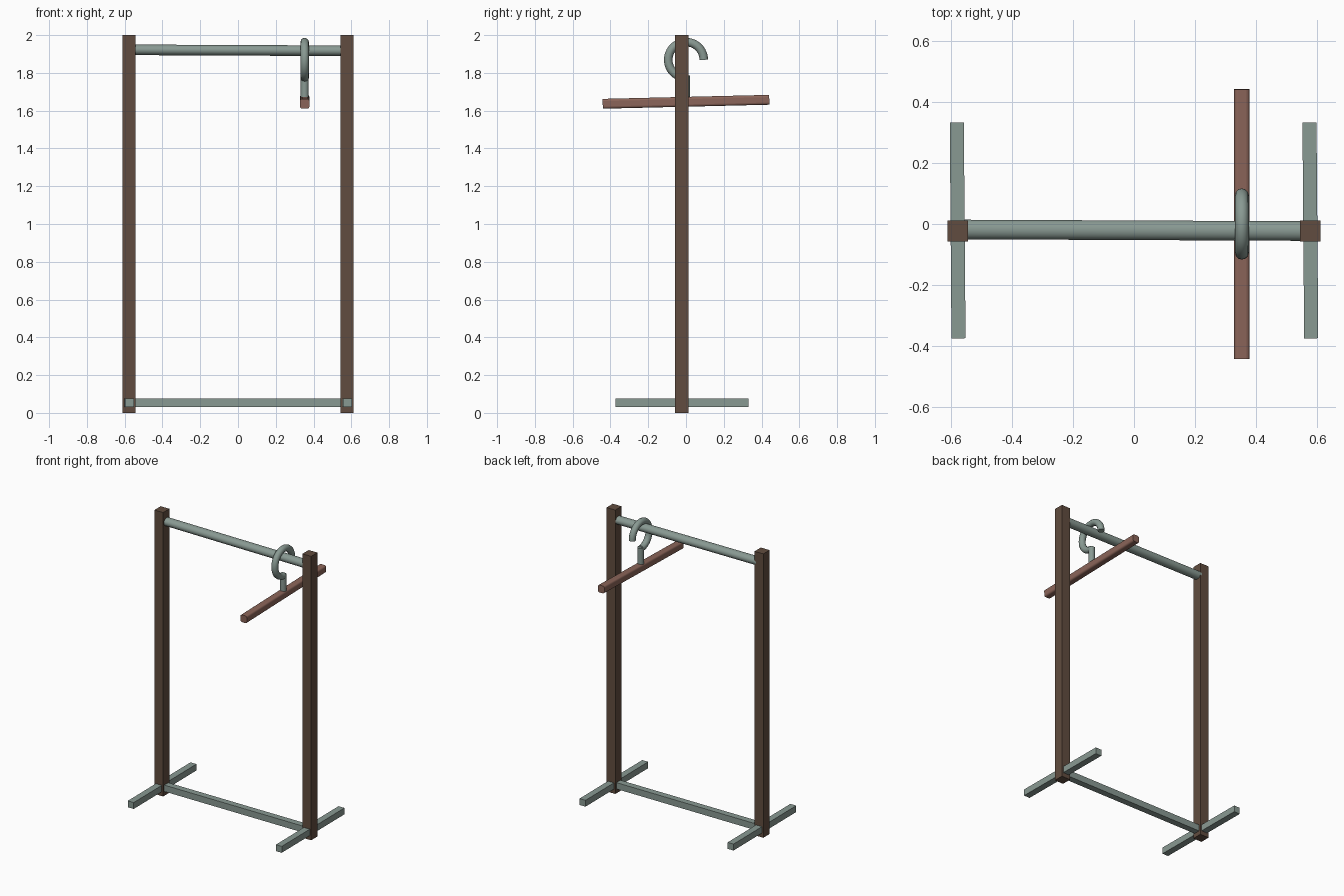
import bpy, math
from mathutils import Vector

if "Cube" in bpy.data.objects:
    bpy.data.objects.remove(bpy.data.objects["Cube"])

def material(name, rgb):
    m = bpy.data.materials.new(name)
    m.diffuse_color = (*rgb, 1)
    m.use_nodes = True
    m.node_tree.nodes["Principled BSDF"].inputs["Base Color"].default_value = m.diffuse_color
    return m

wood = material("dark_wood", (0.12, 0.073, 0.05))
metal = material("grey_metal", (0.25, 0.32, 0.29))
rosewood = material("red_wood", (0.26, 0.13, 0.10))

def box(name, loc, size, mat, rot=(0, 0, 0)):
    bpy.ops.mesh.primitive_cube_add(size=1, location=loc, rotation=rot)
    o = bpy.context.object
    o.name = name
    o.scale = size
    bpy.ops.object.transform_apply(location=False, rotation=False, scale=True)
    o.data.materials.append(mat)
    return o

def rod(name, a, b, rx, ry, mat):
    a, b = Vector(a), Vector(b)
    bpy.ops.mesh.primitive_cylinder_add(vertices=32, radius=1, depth=(b - a).length,
                                        location=(a + b) / 2)
    o = bpy.context.object
    o.name = name
    o.scale = (rx, ry, 1)
    bpy.ops.object.transform_apply(location=False, rotation=False, scale=True)
    o.rotation_euler = (b - a).to_track_quat('Z', 'Y').to_euler()
    o.data.materials.append(mat)
    bpy.ops.object.shade_smooth_by_angle()
    return o

Y = -0.023

# Posts and slightly turned feet
for side, s in (("left", -1), ("right", 1)):
    box(side + "_post", (s * 0.577, Y, 1.0), (0.068, 0.07, 2.0), wood)
    box(side + "_foot", (s * 0.577, -0.021, 0.053), (0.046, 0.706, 0.045), metal,
        (0, 0, 0.008))

# Lower crossbar
box("lower_crossbar", (0, Y, 0.053), (1.11, 0.045, 0.045), metal)

# Hanging rail, slightly sloped
rod("hanging_rail", (-0.555, -0.018, 1.922), (0.555, -0.023, 1.917), 0.032, 0.028, metal)

# Hanger bar with softened edges
X = 0.353
bar = box("hanger_bar", (X, 0, 1.647), (0.05, 0.882, 0.052), rosewood, (0.024, 0, 0))
bev = bar.modifiers.new("soft_edges", 'BEVEL')
bev.width = 0.012
bev.segments = 4
# keep the end faces flat by bevelling only the long edges
bev.limit_method = 'WEIGHT'
w = bar.data.attributes.new("bevel_weight_edge", 'FLOAT', 'EDGE')
for e in bar.data.edges:
    p, q = (bar.data.vertices[i].co for i in e.vertices)
    w.data[e.index].value = 1.0 if abs(p.y - q.y) > 0.1 else 0.0
bpy.ops.object.shade_smooth_by_angle()

# Hanger hook: three-quarter ring swept from its open tip to the stem
cu = bpy.data.curves.new("hanger_hook", 'CURVE')
cu.dimensions = '3D'
cu.bevel_depth = 0.0225
cu.bevel_resolution = 4
cu.use_fill_caps = True
n = 36
sp = cu.splines.new('POLY')
sp.points.add(n)
for i, p in enumerate(sp.points):
    a = math.radians(270 * i / n)
    p.co = (X, 0.094 * math.cos(a), 1.869 + 0.094 * math.sin(a), 1)
sp.use_smooth = True
hook = bpy.data.objects.new("hanger_hook", cu)
bpy.context.collection.objects.link(hook)
cu.materials.append(metal)

# Hook stem
rod("hook_stem", (X, 0, 1.655), (X, 0, 1.785), 0.021, 0.021, metal)
